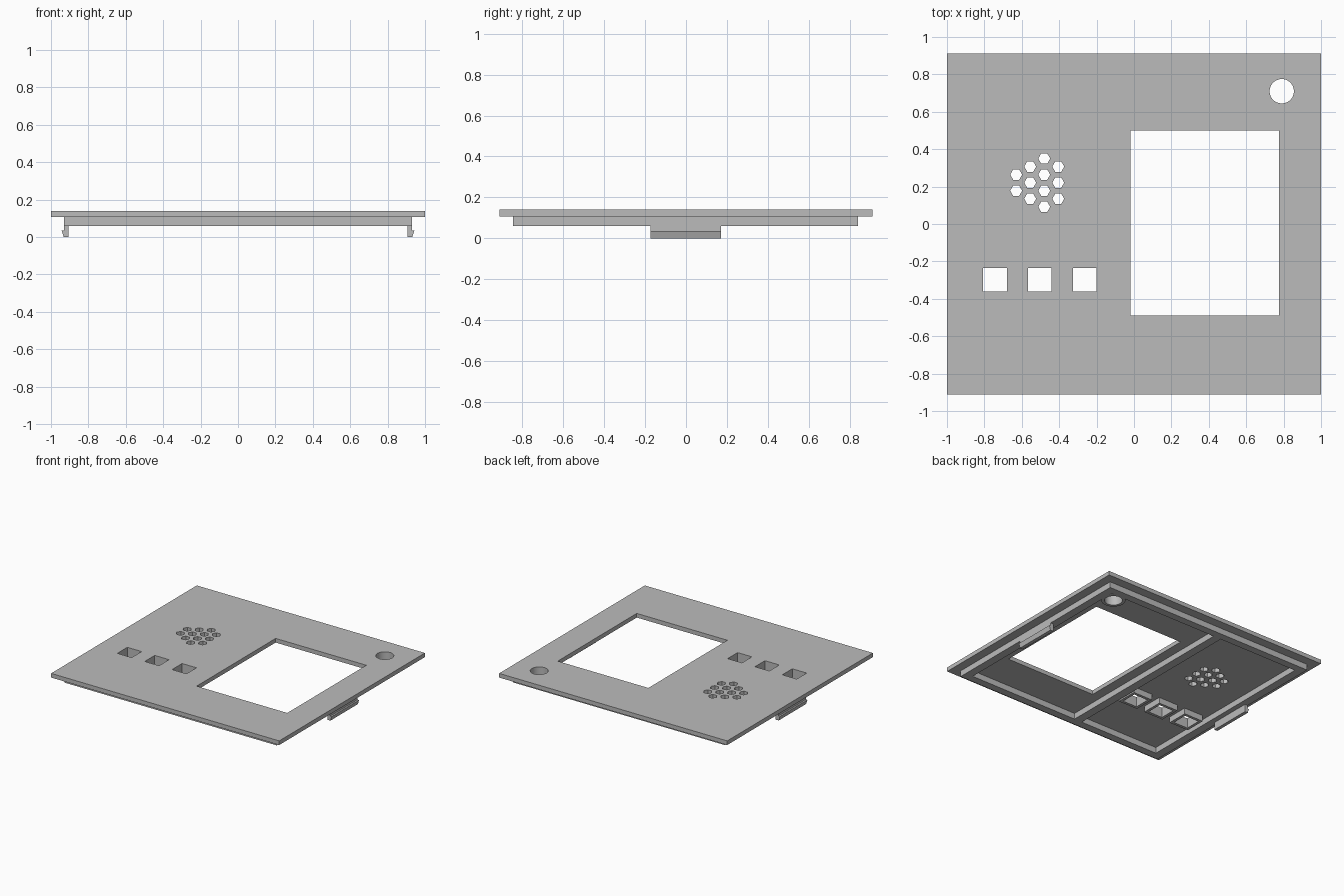
import bpy, bmesh, math
from mathutils import Matrix, Vector

cube = bpy.data.objects.get("Cube")
if cube:
    bpy.data.objects.remove(cube, do_unlink=True)

grey = bpy.data.materials.new("panel grey")
grey.use_nodes = True
grey.diffuse_color = (0.5, 0.5, 0.5, 1)
grey.node_tree.nodes["Principled BSDF"].inputs["Base Color"].default_value = (0.5, 0.5, 0.5, 1)

TOP, UNDER, RIM = 0.14, 0.107, 0.06     # panel top, panel underside, rim bottom
EMBED = UNDER + 0.01                    # ribs run slightly into the panel


def box(bm, x0, x1, y0, y1, z0, z1):
    size = Vector((x1 - x0, y1 - y0, z1 - z0))
    mid = Vector((x0 + x1, y0 + y1, z0 + z1)) / 2
    bmesh.ops.create_cube(bm, size=1, matrix=Matrix.Translation(mid) @ Matrix.Diagonal(size).to_4x4())


def cylinder(bm, x, y, r, z0, z1, sides):
    turn = Matrix.Rotation(math.pi / 6 if sides == 6 else 0, 4, "Z")
    bmesh.ops.create_cone(bm, cap_ends=True, segments=sides, radius1=r, radius2=r, depth=z1 - z0,
                          matrix=Matrix.Translation((x, y, (z0 + z1) / 2)) @ turn)


def finish(bm, name):
    bmesh.ops.recalc_face_normals(bm, faces=bm.faces)
    mesh = bpy.data.meshes.new(name)
    bm.to_mesh(mesh)
    bm.free()
    mesh.materials.append(grey)
    obj = bpy.data.objects.new(name, mesh)
    bpy.context.collection.objects.link(obj)
    return obj


def box_object(name, *bounds):
    bm = bmesh.new()
    box(bm, *bounds)
    return finish(bm, name)


# Cutter with every opening: display, buttons, round hole, speaker grille
buttons = [-0.743, -0.503, -0.263]
bm = bmesh.new()
box(bm, -0.02, 0.775, -0.49, 0.50, -0.1, 0.3)
for x in buttons:
    box(bm, x - 0.063, x + 0.063, -0.36, -0.235, -0.1, 0.3)
cylinder(bm, 0.79, 0.71, 0.065, -0.1, 0.3, 48)
for column, (count, top) in enumerate([(2, 0.264), (3, 0.307), (4, 0.35), (3, 0.307)]):
    for row in range(count):
        cylinder(bm, -0.63 + 0.075 * column, top - 0.086 * row, 0.032, -0.1, 0.3, 6)
cutter = finish(bm, "opening_cutter")
cutter.hide_render = True

# Panel, and the collars under its openings
cut_parts = [box_object("panel", -1, 1, -0.912, 0.912, UNDER, TOP)]
for i, x in enumerate(buttons):
    cut_parts.append(box_object(f"button_frame_{i + 1}", x - 0.085, x + 0.085, -0.382, -0.213, RIM, EMBED))
bm = bmesh.new()
cylinder(bm, 0.79, 0.71, 0.087, RIM, EMBED, 48)
cut_parts.append(finish(bm, "round_hole_collar"))

for part in cut_parts:
    cut = part.modifiers.new("openings", "BOOLEAN")
    cut.object = cutter
    cut.operation = "DIFFERENCE"
    cut.solver = "EXACT"
    bpy.context.view_layer.objects.active = part
    bpy.ops.object.modifier_apply(modifier=cut.name)
bpy.data.objects.remove(cutter, do_unlink=True)

for part in (cut_parts[0], cut_parts[-1]):
    bpy.ops.object.select_all(action="DESELECT")
    part.select_set(True)
    bpy.context.view_layer.objects.active = part
    bpy.ops.object.shade_smooth_by_angle(angle=math.radians(30))

# Rim around the underside and the dividing rib
box_object("rim_front", -0.93, 0.93, -0.845, -0.785, RIM, EMBED)
box_object("rim_back", -0.93, 0.93, 0.78, 0.84, RIM, EMBED)
box_object("rim_left", 0.865, 0.93, -0.785, 0.78, RIM, EMBED)
box_object("rim_right", -0.93, -0.865, -0.785, 0.78, RIM, EMBED)
box_object("divider_rib", -0.165, -0.097, -0.785, 0.78, RIM, EMBED)

# Hooked clips on both sides
hook = [(0.905, 0.065), (0.905, 0), (0.932, 0), (0.943, 0.035), (0.93, 0.035), (0.93, 0.065)]
for name, side in (("clip_left", 1), ("clip_right", -1)):
    bm = bmesh.new()
    face = bm.faces.new([bm.verts.new((side * x, -0.173, z)) for x, z in hook])
    swept = bmesh.ops.extrude_face_region(bm, geom=[face])["geom"]
    bmesh.ops.translate(bm, vec=(0, 0.343, 0), verts=[v for v in swept if isinstance(v, bmesh.types.BMVert)])
    finish(bm, name)
